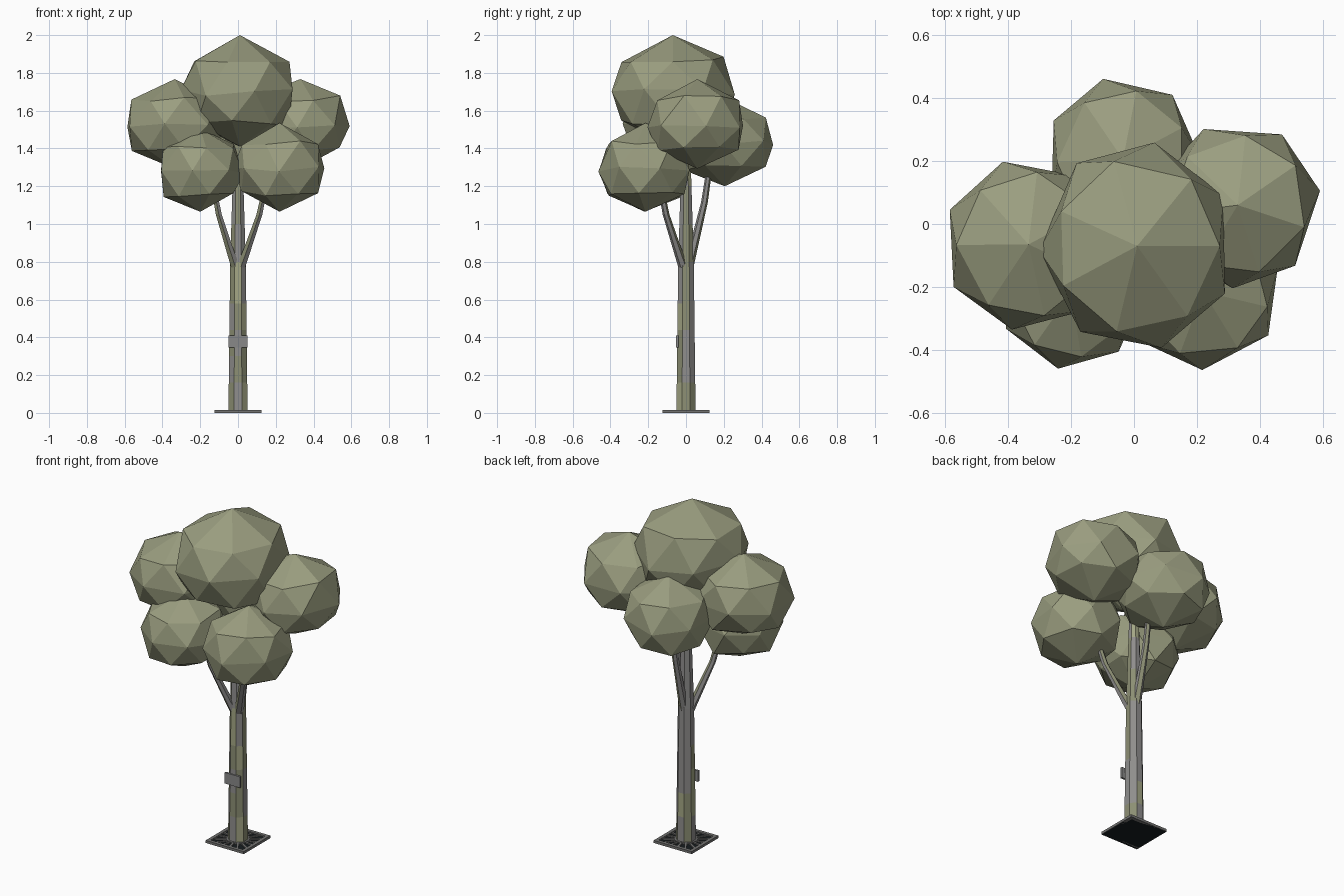
import bpy, bmesh, math, random
from mathutils import Vector, Matrix

if "Cube" in bpy.data.objects:
    bpy.data.objects.remove(bpy.data.objects["Cube"], do_unlink=True)
random.seed(4)


def material(name, colour):
    m = bpy.data.materials.new(name)
    m.use_nodes = True
    m.diffuse_color = (*colour, 1)
    m.node_tree.nodes["Principled BSDF"].inputs["Base Color"].default_value = (*colour, 1)
    return m


leaf = material("leaf green", (0.325, 0.34, 0.215))
bark = material("grey bark", (0.275, 0.27, 0.265))
olive = material("olive bark", (0.265, 0.275, 0.175))
pale = material("pale bark", (0.37, 0.385, 0.235))
metal = material("grate metal", (0.17, 0.17, 0.165))
plate = material("plaque grey", (0.25, 0.25, 0.25))
soil = material("dark soil", (0.008, 0.012, 0.014))


def finish(bm, name, *mats):
    bmesh.ops.recalc_face_normals(bm, faces=bm.faces)
    mesh = bpy.data.meshes.new(name)
    bm.to_mesh(mesh)
    bm.free()
    for m in mats:
        mesh.materials.append(m)
    ob = bpy.data.objects.new(name, mesh)
    bpy.context.collection.objects.link(ob)
    return ob


def add_box(bm, centre, size, turn=0):
    mat = (Matrix.Rotation(turn, 4, "Z") @ Matrix.Translation(centre)
           @ Matrix.Diagonal((*size, 1)))
    bmesh.ops.create_cube(bm, size=1, matrix=mat)


def tube(bm, path, sides):
    """Loft a faceted tube through (centre, radius) stations."""
    rings = []
    for centre, r in path:
        rings.append([bm.verts.new(Vector(centre) + Vector((r * math.cos(a), r * math.sin(a), 0)))
                      for a in (math.tau * (i + 0.5) / sides for i in range(sides))])
    for low, high in zip(rings, rings[1:]):
        for i in range(sides):
            j = (i + 1) % sides
            bm.faces.new((low[i], low[j], high[j], high[i]))
    bm.faces.new(rings[0][::-1])
    bm.faces.new(rings[-1])


def foliage(name, centre, radii, turn):
    """Faceted clump: two poles and three staggered rings, wrapped in a hull."""
    bm = bmesh.new()
    points = [Vector((0, 0, 1)), Vector((0, 0, -1))]
    for ring, (r, z) in enumerate(((0.89, 0.57), (1.06, -0.03), (0.88, -0.58))):
        for i in range(7):
            a = math.radians(turn) + math.tau * (i + (ring - 1) / 2) / 7 + random.uniform(-0.06, 0.06)
            points.append(Vector((r * math.cos(a), r * math.sin(a), z + random.uniform(-0.07, 0.07))))
    verts = [bm.verts.new([c + p * s for c, p, s in zip(centre, pt, radii)]) for pt in points]
    bmesh.ops.convex_hull(bm, input=verts)
    finish(bm, name, leaf)


# Foliage clumps
foliage("foliage_top", (0.01, -0.07, 1.705), (0.295, 0.315, 0.295), -25)
foliage("foliage_right", (-0.335, -0.065, 1.53), (0.258, 0.26, 0.237), 157)
foliage("foliage_left", (0.33, 0.06, 1.53), (0.25, 0.25, 0.237), 8)
foliage("foliage_front_right", (-0.2, -0.22, 1.285), (0.22, 0.23, 0.22), -103)
foliage("foliage_front_left", (0.22, -0.215, 1.3), (0.235, 0.235, 0.235), -36)
foliage("foliage_back", (-0.035, 0.205, 1.435), (0.235, 0.25, 0.235), 102)

# Trunk with patchy bark
bm = bmesh.new()
heights = (0.01, 0.16, 0.3, 0.44, 0.58, 0.8, 1.0, 1.2, 1.5)
tube(bm, [((0, 0, z), 0.055 - 0.013 * z - 0.02 * max(0, z - 0.8)) for z in heights], 8)
trunk = finish(bm, "trunk", bark, olive, pale)
for f in trunk.data.polygons:
    f.material_index = random.choice((0, 0, 0, 0, 1, 1, 2))

# Branches
for name, x, y, top in (("branch_front_right", -0.13, -0.135, 1.2),
                        ("branch_front_left", 0.145, -0.135, 1.2),
                        ("branch_back", 0.0, 0.125, 1.3)):
    bm = bmesh.new()
    stations = ((0.1, 0, 0.027), (0.42, 0.3, 0.022), (0.78, 0.65, 0.018), (1, 1, 0.015))
    tube(bm, [((x * k, y * k, 0.77 + (top - 0.77) * t), r) for k, t, r in stations], 6)
    branch = finish(bm, name, bark, olive)
    for f in branch.data.polygons:
        f.material_index = int(f.index % 3 == 0)

# Plaque on the trunk
bm = bmesh.new()
add_box(bm, (0, -0.047, 0.378), (0.1, 0.012, 0.065))
finish(bm, "plaque", plate)

# Soil bed and tree grate
bm = bmesh.new()
add_box(bm, (0, 0, 0.003), (0.242, 0.242, 0.006))
finish(bm, "soil_bed", soil)

bm = bmesh.new()
for k in range(4):
    add_box(bm, (0, 0.115, 0.0075), (0.25, 0.02, 0.015), k * math.pi / 2)
count = 16
for k in range(count):
    a = math.tau * (k + 0.5) / count
    end = 0.108 / max(abs(math.cos(a)), abs(math.sin(a)))
    add_box(bm, ((0.05 + end) / 2, 0, 0.009), (end - 0.05, 0.012, 0.008), a)
bmesh.ops.create_cone(bm, cap_ends=True, segments=16, radius1=0.064, radius2=0.064,
                      depth=0.008, matrix=Matrix.Translation((0, 0, 0.01)))
finish(bm, "tree_grate", metal)
